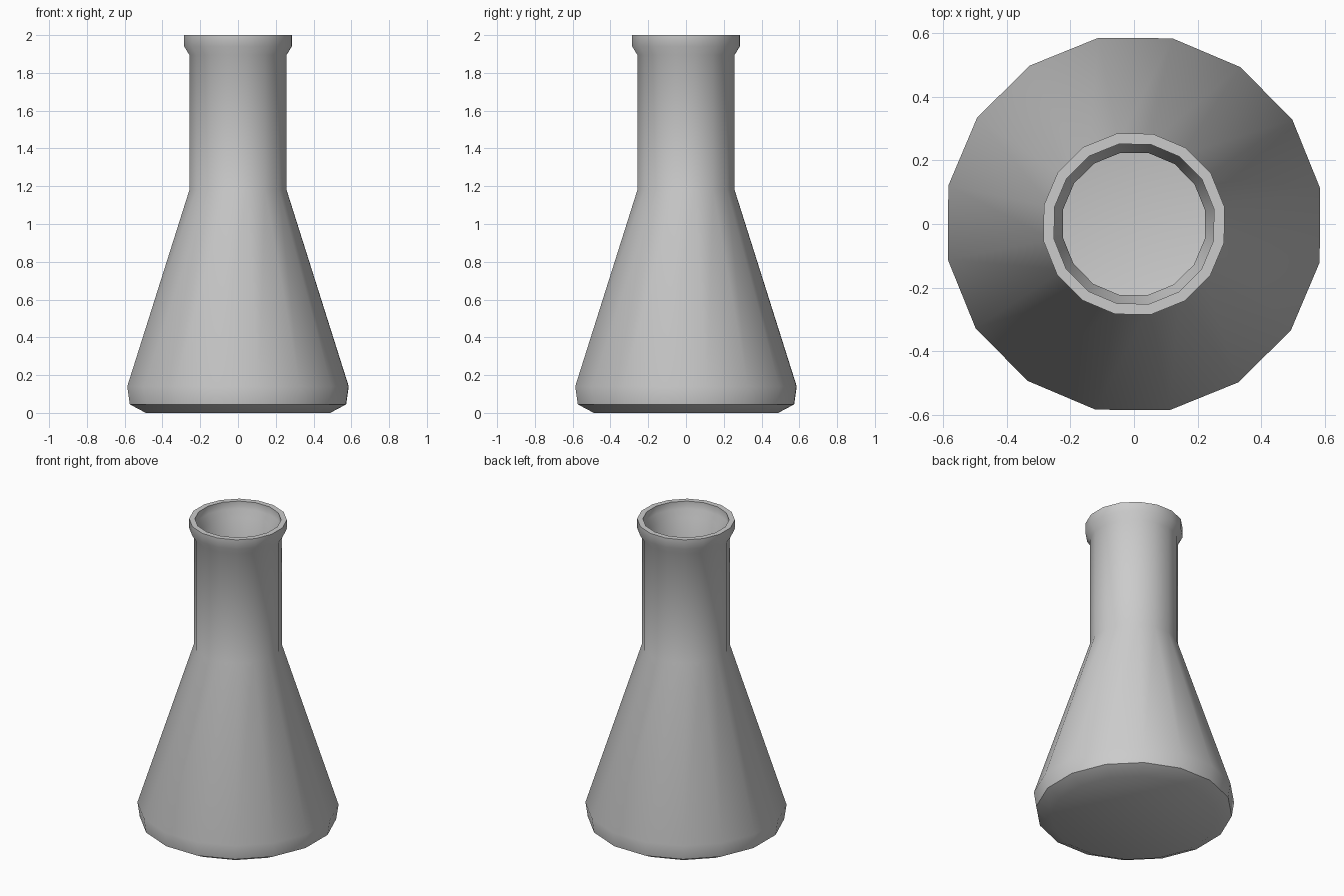
import bpy, bmesh, math

if "Cube" in bpy.data.objects:
    bpy.data.objects.remove(bpy.data.objects["Cube"])

SIDES = 16
OFFSET = math.radians(10.8)   # rotation of the facets seen from the top

# (radius, height): outer wall upward, over the lip, inner wall downward
PROFILE = [
    (0.497, 0.0), (0.583, 0.045), (0.597, 0.14), (0.262, 1.18),
    (0.262, 1.895), (0.29, 1.94), (0.29, 2.0),
    (0.256, 2.0), (0.256, 1.95), (0.228, 1.905),
    (0.228, 1.175), (0.56, 0.14), (0.55, 0.07), (0.487, 0.035),
]


def lathe(name, profile, sides, offset):
    bm = bmesh.new()
    rings = []
    for r, z in profile:
        ring = []
        for i in range(sides):
            a = offset + 2 * math.pi * i / sides
            ring.append(bm.verts.new((r * math.cos(a), r * math.sin(a), z)))
        rings.append(ring)
    for low, high in zip(rings, rings[1:]):
        for i in range(sides):
            j = (i + 1) % sides
            bm.faces.new((low[i], low[j], high[j], high[i]))
    # underside and inner floor
    bm.faces.new(rings[0][::-1])
    bm.faces.new(rings[-1])
    bmesh.ops.recalc_face_normals(bm, faces=bm.faces[:])
    mesh = bpy.data.meshes.new(name)
    bm.to_mesh(mesh)
    bm.free()
    obj = bpy.data.objects.new(name, mesh)
    bpy.context.collection.objects.link(obj)
    return obj


# Conical flask with hollow body and flared lip
flask = lathe("conical_flask", PROFILE, SIDES, OFFSET)
bpy.context.view_layer.objects.active = flask
flask.select_set(True)
bpy.ops.object.shade_smooth_by_angle(angle=math.radians(45))
